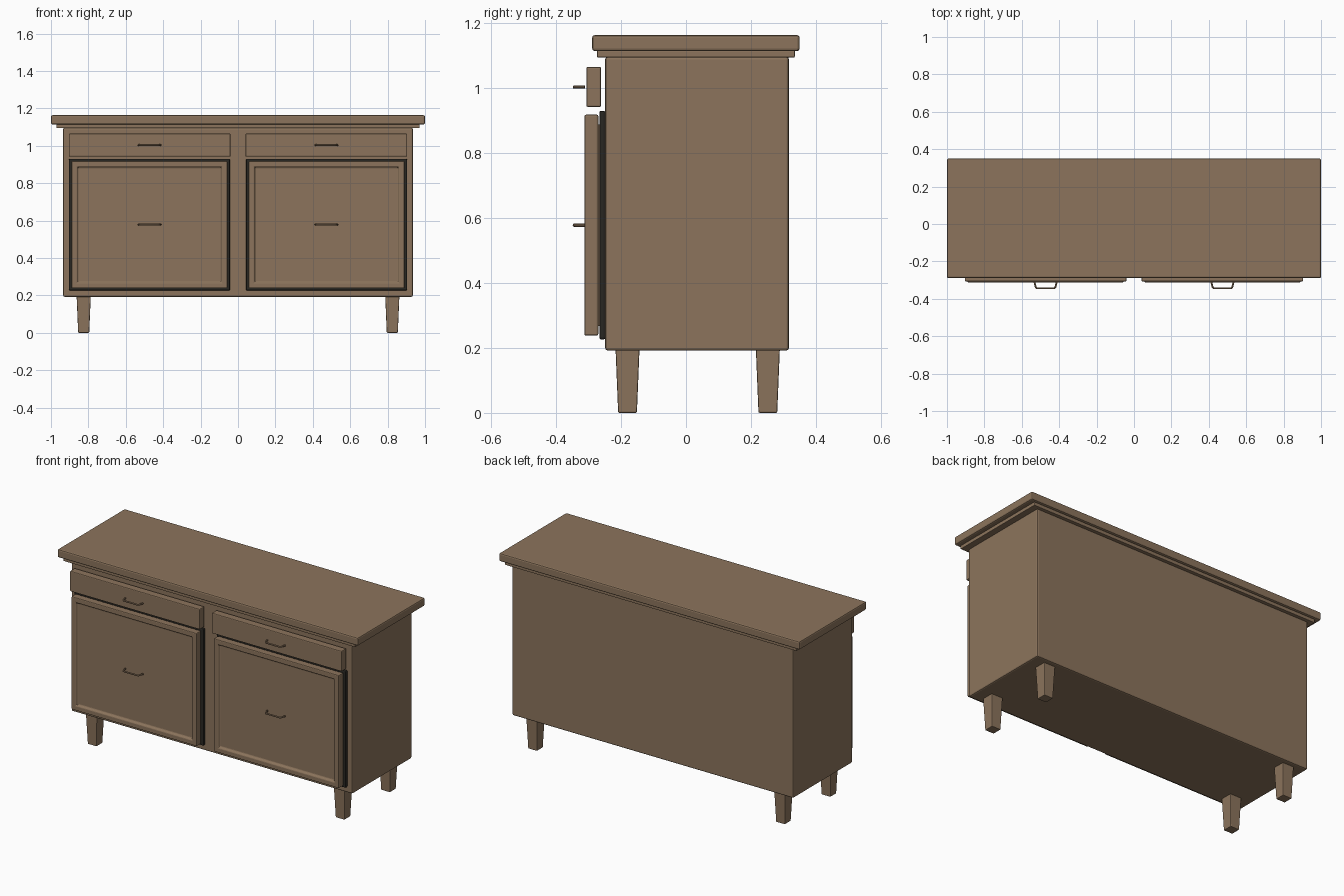
import bpy, bmesh

if "Cube" in bpy.data.objects:
    bpy.data.objects.remove(bpy.data.objects["Cube"])


def material(name, rgb):
    m = bpy.data.materials.new(name)
    m.diffuse_color = (*rgb, 1)
    m.use_nodes = True
    m.node_tree.nodes["Principled BSDF"].inputs["Base Color"].default_value = m.diffuse_color
    return m


wood = material("brown_wood", (0.262, 0.175, 0.107))
rubber = material("dark_seal", (0.022, 0.020, 0.016))


def finish(name, bm, mat, bevel=0.0, segments=2):
    bmesh.ops.recalc_face_normals(bm, faces=bm.faces)
    me = bpy.data.meshes.new(name)
    bm.to_mesh(me)
    bm.free()
    me.materials.append(mat)
    ob = bpy.data.objects.new(name, me)
    bpy.context.collection.objects.link(ob)
    if bevel:
        mod = ob.modifiers.new("soft_edges", 'BEVEL')
        mod.width = bevel
        mod.segments = segments
        mod.limit_method = 'ANGLE'
    return ob


def box_bm(x, y, z):
    """Box from (min, max) ranges on each axis."""
    bm = bmesh.new()
    bmesh.ops.create_cube(bm, size=1)
    for v in bm.verts:
        v.co = [r[0] if c < 0 else r[1] for r, c in zip((x, y, z), v.co)]
    return bm


def box(name, x, y, z, mat=wood, bevel=0.005):
    return finish(name, box_bm(x, y, z), mat, bevel)


def door(name, x, y, z):
    """Slab with a recessed centre panel on the front."""
    bm = box_bm(x, y, z)
    bm.normal_update()
    front = [f for f in bm.faces if f.normal.y < -0.9]
    bmesh.ops.inset_region(bm, faces=front, thickness=0.043)
    bmesh.ops.inset_region(bm, faces=front, thickness=0.006, depth=-0.012)
    return finish(name, bm, wood, 0.005)


def leg(name, cx, cy):
    """Square leg, narrower at the foot."""
    bm = box_bm((cx - 0.038, cx + 0.038), (cy - 0.037, cy + 0.037), (0, 0.2))
    for v in bm.verts:
        if v.co.z < 0.1:
            v.co.x = cx + (v.co.x - cx) * 0.78
            v.co.y = cy + (v.co.y - cy) * 0.78
    return finish(name, bm, wood, 0.004)


def handle(name, cx, z):
    """Bent bar pull swept along a short path."""
    half = [(0.059, -0.312), (0.053, -0.336), (0.050, -0.341), (0.045, -0.344)]
    path = [(-a, b) for a, b in half] + half[::-1]
    cu = bpy.data.curves.new(name, 'CURVE')
    cu.dimensions = '3D'
    cu.bevel_depth = 0.005
    cu.bevel_resolution = 2
    cu.use_fill_caps = True
    sp = cu.splines.new('POLY')
    sp.points.add(len(path) - 1)
    for p, (a, b) in zip(sp.points, path):
        p.co = (cx + a, b, z, 1)
    cu.materials.append(wood)
    ob = bpy.data.objects.new(name, cu)
    bpy.context.collection.objects.link(ob)
    bpy.ops.object.select_all(action='DESELECT')
    ob.select_set(True)
    bpy.context.view_layer.objects.active = ob
    bpy.ops.object.convert(target='MESH')
    bpy.ops.object.shade_smooth_by_angle()


# Carcass and worktop
box("cabinet_body", (-0.935, 0.935), (-0.249, 0.317), (0.192, 1.096), bevel=0.008)
box("top_moulding", (-0.97, 0.97), (-0.274, 0.335), (1.094, 1.116), bevel=0.003)
box("countertop", (-1, 1), (-0.289, 0.35), (1.114, 1.163), bevel=0.008)

# Fronts, seals, handles and legs on each side
for side, s in (("left", -1), ("right", 1)):
    def span(a, b):
        return tuple(sorted((s * a, s * b)))
    box(side + "_drawer_front", span(0.04, 0.904), (-0.307, -0.261), (0.942, 1.065))
    box(side + "_door_seal", span(0.043, 0.904), (-0.267, -0.248), (0.226, 0.93), rubber, 0.006)
    box(side + "_door_backing", span(0.09, 0.857), (-0.275, -0.26), (0.268, 0.888), bevel=0)
    door(side + "_door", span(0.057, 0.89), (-0.313, -0.27), (0.238, 0.918))
    handle(side + "_drawer_handle", s * 0.473, 1.003)
    handle(side + "_door_handle", s * 0.473, 0.578)
    leg(side + "_front_leg", s * 0.825, -0.18)
    leg(side + "_back_leg", s * 0.825, 0.252)
